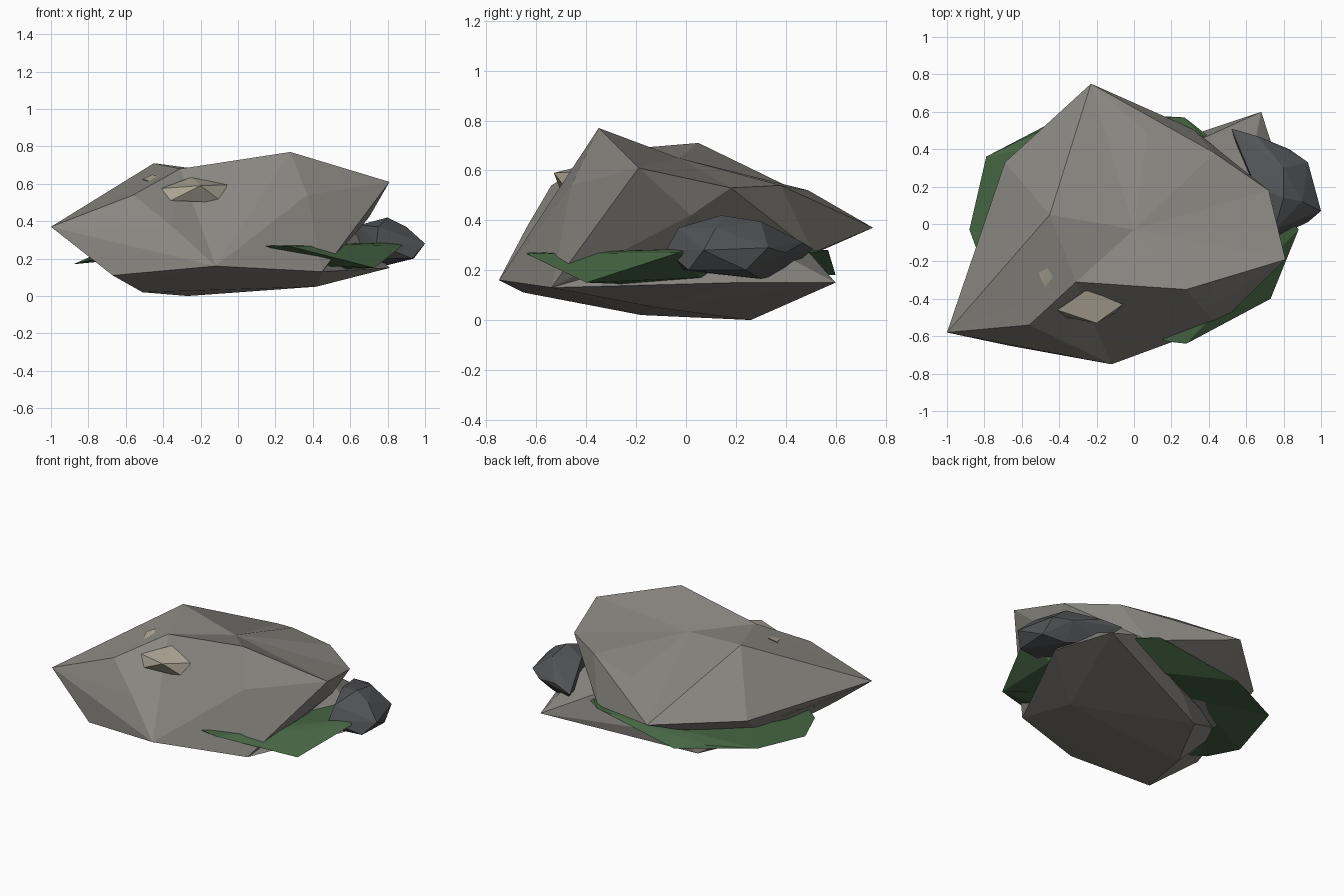
import bpy, bmesh
from mathutils import Vector


def material(name, rgb):
    m = bpy.data.materials.new(name)
    m.diffuse_color = (*rgb, 1)
    return m


def hull_rock(name, corners, mat, dents=()):
    """Faceted stone: convex hull of a few corners, then optional vertices pushed in."""
    bm = bmesh.new()
    for c in corners:
        bm.verts.new(c)
    bmesh.ops.convex_hull(bm, input=bm.verts[:])
    loose = [v for v in bm.verts if not v.link_faces]
    bmesh.ops.delete(bm, geom=loose, context='VERTS')
    for start, end in dents:
        v = min(bm.verts, key=lambda p: (p.co - Vector(start)).length)
        v.co = end
    bmesh.ops.recalc_face_normals(bm, faces=bm.faces[:])
    me = bpy.data.meshes.new(name)
    bm.to_mesh(me)
    bm.free()
    me.materials.append(mat)
    ob = bpy.data.objects.new(name, me)
    bpy.context.collection.objects.link(ob)
    return ob


stone = material("stone", (0.25, 0.24, 0.215))
moss = material("moss", (0.06, 0.13, 0.055))
slate = material("slate", (0.085, 0.088, 0.092))
pale = material("pale_stone", (0.42, 0.38, 0.30))

# Main boulder, with a hollow on top and a creased front shoulder
hull_rock("boulder_upper", [
    (-1, -.58, .37), (-.56, -.54, .54), (-.31, -.45, .74), (-.45, .05, .74),
    (.28, -.35, .77), (.81, -.19, .61), (.72, .18, .53), (.43, .38, .54),
    (.07, .49, .52), (-.23, .75, .37), (-.69, .33, .36), (-.78, -.08, .31),
    (.37, -.46, .54), (-.35, -.64, .37), (-.67, -.65, .11), (-.12, -.75, .16),
    (.45, -.54, .13), (.70, .02, .42), (.5, -.1, .2), (.31, .51, .27),
    (-.3, .5, .26), (-.6, .1, .2), (0, -.03, .82),
], stone, dents=[((0, -.03, .82), (0, -.03, .65)),
                 ((-.31, -.45, .74), (-.31, -.31, .68)),
                 ((-.45, .05, .74), (-.45, .05, .71))])

# Boulder underside and the foot that spreads out at the back right
hull_rock("boulder_base", [
    (-.67, -.65, .11), (-.12, -.75, .16), (.45, -.54, .13), (-.51, -.18, .02),
    (-.27, .26, 0), (.42, -.12, .05), (0, .03, .03), (.81, .2, .15),
    (.68, .60, .15), (.35, .45, .32), (.6, .2, .36), (-.1, .34, .13),
    (-.78, -.08, .30),
], stone)

# Thin moss skirt around the boulder, hollowed underneath
hull_rock("moss_skirt", [
    (.19, -.63, .27), (.28, -.64, .265), (.73, -.40, .15), (.88, -.03, .27),
    (.84, .01, .285), (.72, .06, .17), (.55, .35, .25), (.32, .52, .28),
    (.27, .57, .28), (.17, .57, .27), (-.33, .6, .18), (-.5, .5, .21),
    (-.79, .36, .21), (-.88, -.03, .17), (-.80, -.25, .19), (-.6, -.4, .2),
    (.45, -.15, .14), (-.35, .2, .12),
], moss, dents=[((-.35, .2, .12), (-.35, .2, .22))])

# Small dark stone leaning on the right
hull_rock("dark_stone", [
    (1.0, .07, .28), (.93, .01, .2), (.94, .24, .2), (.93, .33, .29),
    (.8, .3, .395), (.8, .14, .42), (.9, .12, .37), (.74, -.08, .28),
    (.75, -.03, .37), (.83, .4, .27), (.66, .47, .31), (.52, .51, .285),
    (.62, .40, .19), (.8, .3, .165), (.7, -.02, .2), (.65, .2, .38),
], slate)

# Pale chips set in the front face
hull_rock("large_chip", [
    (-.41, -.46, .575), (-.36, -.50, .51), (-.20, -.53, .59),
    (-.06, -.43, .595), (-.08, -.46, .5), (-.25, -.35, .635),
], pale)
hull_rock("small_chip", [
    (-.51, -.26, .625), (-.46, -.235, .65), (-.43, -.29, .64),
    (-.46, -.36, .61), (-.49, -.31, .62), (-.47, -.29, .56),
], pale)
